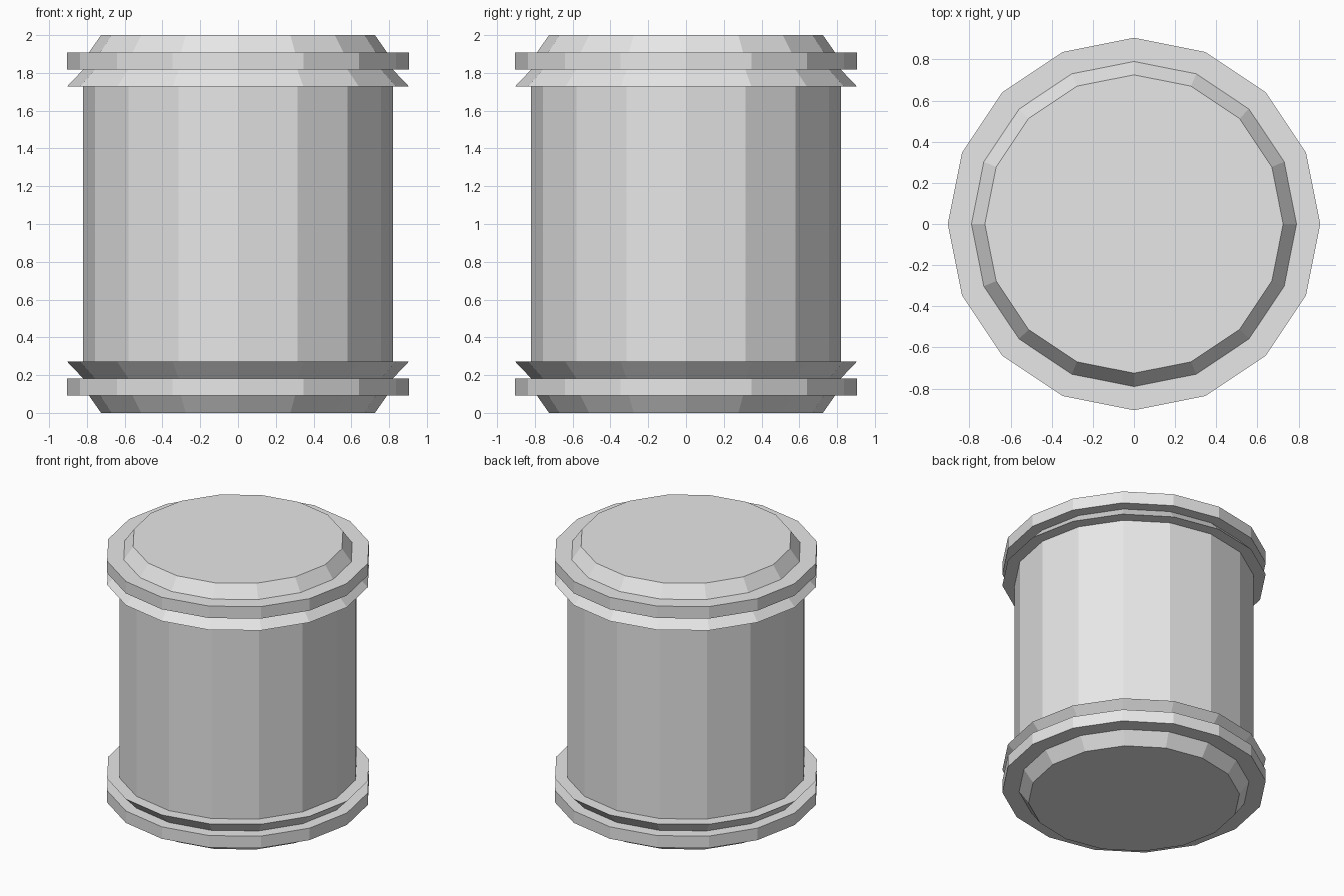
import bpy, bmesh, math

SIDES = 16
HEIGHT = 2.0
SHAFT_R, RIM_R, BEVEL_R, FACE_R = 0.82, 0.905, 0.79, 0.725
Z_RIM, Z_GROOVE, Z_SHAFT = 0.093, 0.183, 0.272

cube = bpy.data.objects.get("Cube")
if cube:
    bpy.data.objects.remove(cube, do_unlink=True)

grey = bpy.data.materials.new("plain_grey")
grey.use_nodes = True
colour = (0.8, 0.8, 0.8, 1.0)
grey.diffuse_color = colour
for node in grey.node_tree.nodes:
    if node.type == "BSDF_PRINCIPLED":
        node.inputs["Base Color"].default_value = colour


def lathe(name, profile, cap_bottom=False, cap_top=False):
    """Spin a bottom-to-top (radius, height) profile into a faceted surface."""
    bm = bmesh.new()
    rings = []
    for r, z in profile:
        angles = [math.tau * i / SIDES for i in range(SIDES)]
        rings.append([bm.verts.new((r * math.cos(a), r * math.sin(a), z)) for a in angles])
    for low, high in zip(rings, rings[1:]):
        for i in range(SIDES):
            j = (i + 1) % SIDES
            bm.faces.new((low[i], low[j], high[j], high[i]))
    if cap_bottom:
        bm.faces.new(rings[0][::-1])
    if cap_top:
        bm.faces.new(rings[-1])
    mesh = bpy.data.meshes.new(name)
    bm.to_mesh(mesh)
    bm.free()
    mesh.materials.append(grey)
    obj = bpy.data.objects.new(name, mesh)
    bpy.context.collection.objects.link(obj)
    return obj


# End trim: bevelled face, flat rim, groove and flared collar
end_profile = [
    (FACE_R, 0.0), (BEVEL_R, Z_RIM),
    (RIM_R, Z_RIM), (RIM_R, Z_GROOVE),
    (SHAFT_R, Z_GROOVE), (RIM_R, Z_SHAFT),
    (SHAFT_R, Z_SHAFT),
]
top_profile = [(r, HEIGHT - z) for r, z in reversed(end_profile)]

lathe("lower_end", end_profile, cap_bottom=True)
lathe("upper_end", top_profile, cap_top=True)

# Straight shaft between the two ends
lathe("shaft", [(SHAFT_R, Z_SHAFT), (SHAFT_R, HEIGHT - Z_SHAFT)])
